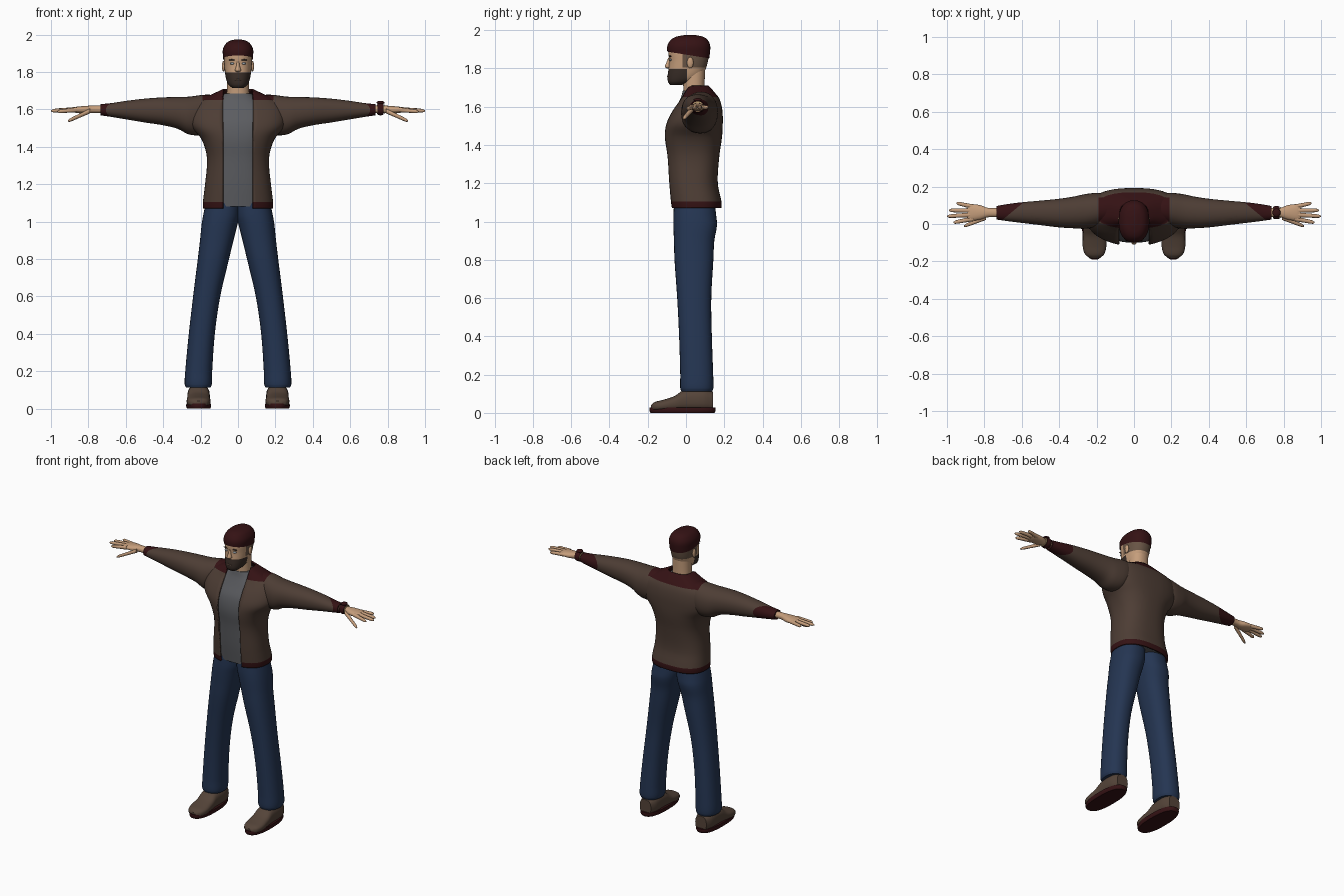
import bpy, bmesh, math
from mathutils import Vector

cube = bpy.data.objects.get("Cube")
if cube:
    bpy.data.objects.remove(cube, do_unlink=True)


def material(name, r, g, b):
    m = bpy.data.materials.new(name)
    m.use_nodes = True
    m.diffuse_color = (r, g, b, 1)
    m.node_tree.nodes["Principled BSDF"].inputs["Base Color"].default_value = (r, g, b, 1)
    return m


JACKET = material("brown jacket", .075, .047, .035)
TRIM = material("dark maroon", .035, .006, .007)
SHIRT = material("grey shirt", .105, .108, .118)
JEANS = material("navy denim", .018, .036, .085)
SKIN = material("skin", .56, .34, .2)
BEARD = material("dark beard", .04, .026, .02)
FADE = material("cropped hair", .14, .09, .06)
SHOE = material("brown leather", .09, .058, .041)
METAL = material("gold metal", .5, .36, .17)
EYE = material("pale eye", .36, .42, .47)


def finish(name, bm, mats, angle=45):
    mesh = bpy.data.meshes.new(name)
    for f in bm.faces:
        f.smooth = True
    bm.to_mesh(mesh)
    bm.free()
    for m in mats:
        mesh.materials.append(m)
    mesh.set_sharp_from_angle(angle=math.radians(angle))
    obj = bpy.data.objects.new(name, mesh)
    bpy.context.scene.collection.objects.link(obj)
    return obj


def smooth_rings(rings, steps):
    """Hermite interpolation of ring bounds along the loft axis."""
    def slope(i, k):
        a, b = rings[max(i - 1, 0)], rings[min(i + 1, len(rings) - 1)]
        return (b[k] - a[k]) / (b[0] - a[0])
    out = []
    for i in range(len(rings) - 1):
        p, q = rings[i], rings[i + 1]
        h = q[0] - p[0]
        for j in range(steps):
            u = j / steps
            w = u * u * (3 - 2 * u)
            row = [p[0] + u * h]
            for k in range(1, 5):
                row.append(p[k] * (1 - w) + q[k] * w
                           + h * u * (1 - u) * ((1 - u) * slope(i, k) - u * slope(i + 1, k)))
            out.append(row)
    return out + [rings[-1]]


def loft(name, axis, rings, mats, rule=None, cuts=(), drop=None, side=1,
         n=32, steps=4, power=2.2, caps=True):
    """Loft rounded sections given as (position, low a, high a, low b, high b)."""
    bm = bmesh.new()
    loops = []
    for t, a0, a1, b0, b1 in smooth_rings(rings, steps):
        loop = []
        for i in range(n):
            ang = math.tau * i / n
            c, s = math.cos(ang), math.sin(ang)
            a = (a0 + a1) / 2 + (a1 - a0) / 2 * math.copysign(abs(c) ** (2 / power), c)
            b = (b0 + b1) / 2 + (b1 - b0) / 2 * math.copysign(abs(s) ** (2 / power), s)
            loop.append(bm.verts.new({"x": (t, a, b), "y": (a, t, b), "z": (a, b, t)}[axis]))
        loops.append(loop)
    for lo, hi in zip(loops, loops[1:]):
        for i in range(n):
            j = (i + 1) % n
            bm.faces.new((lo[i], lo[j], hi[j], hi[i]))
    if caps:
        bm.faces.new(loops[0])
        bm.faces.new(loops[-1])
    bmesh.ops.recalc_face_normals(bm, faces=bm.faces)
    # Clean borders for colour changes and openings
    for co, no in cuts:
        geom = bm.verts[:] + bm.edges[:] + bm.faces[:]
        bmesh.ops.bisect_plane(bm, geom=geom, plane_co=co, plane_no=no)
    if drop:
        gone = [f for f in bm.faces if drop(f.calc_center_median())]
        bmesh.ops.delete(bm, geom=gone, context="FACES")
    if rule:
        for f in bm.faces:
            f.material_index = rule(f.calc_center_median())
    if side < 0:
        for v in bm.verts:
            v.co.x *= -1
        bmesh.ops.reverse_faces(bm, faces=bm.faces)
    return finish(name, bm, mats)


def sym(rings):
    return [(z, -w, w, y0, y1) for z, w, y0, y1 in rings]


def ball(name, loc, size, mat):
    bm = bmesh.new()
    bmesh.ops.create_uvsphere(bm, u_segments=16, v_segments=10, radius=1)
    for v in bm.verts:
        v.co = Vector(loc) + v.co * Vector(size)
    return finish(name, bm, [mat])


X, Y, Z = Vector((1, 0, 0)), Vector((0, 1, 0)), Vector((0, 0, 1))

# Open jacket with dark hem and yoke
OPEN = .08
jacket = loft("jacket_body", "z", sym([
    (1.07, .187, -.08, .185), (1.1, .188, -.085, .186), (1.2, .176, -.095, .166),
    (1.34, .166, -.106, .174), (1.44, .195, -.117, .188), (1.51, .25, -.106, .192),
    (1.58, .255, -.072, .19), (1.64, .225, -.03, .175), (1.68, .14, -.012, .145),
    (1.71, .078, -.008, .118)]), [JACKET, TRIM],
    rule=lambda c: int(c.z < 1.105 or c.z > 1.65 and abs(c.x) < .19),
    cuts=[(X * OPEN, X), (X * -OPEN, X), (Z * 1.105, Z), (Z * 1.65, Z)],
    drop=lambda c: abs(c.x) < OPEN and c.y < .03,
    n=56, power=2.5, caps=False)
shell = jacket.modifiers.new("cloth thickness", "SOLIDIFY")
shell.thickness = .01
shell.offset = -1

# Shirt inside the jacket
loft("shirt", "z", sym([
    (1.08, .165, -.066, .165), (1.2, .155, -.08, .15), (1.34, .148, -.09, .158),
    (1.44, .17, -.1, .17), (1.53, .2, -.086, .17), (1.6, .17, -.05, .165),
    (1.65, .11, -.026, .145), (1.685, .07, -.016, .105)]), [SHIRT], n=40, power=2.5)

# Neck and head with beard and cropped back and sides
loft("neck", "z", sym([(1.62, .064, -.012, .1), (1.7, .06, -.014, .097),
                       (1.8, .058, -.02, .1)]), [SKIN])


def head_colour(c):
    if c.z < 1.797 and c.y < .005:
        return 1
    return 2 if c.z > 1.805 and c.y > -.018 else 0


loft("head", "z", sym([
    (1.714, .03, -.083, -.02), (1.73, .05, -.094, .035), (1.76, .063, -.096, .082),
    (1.8, .07, -.091, .104), (1.84, .074, -.088, .115), (1.88, .076, -.091, .121),
    (1.92, .075, -.085, .12), (1.95, .055, -.06, .1), (1.962, .03, -.03, .07)]),
    [SKIN, BEARD, FADE], rule=head_colour, power=2.3, n=40,
    cuts=[(Z * 1.797, Z), (Z * 1.805, Z), (Y * .005, Y), (Y * -.018, Y)])

# Hair cap, lower at the back than at the front
HAIRLINE = (Vector((0, -.1, 1.888)), Vector((0, .16, 1)).normalized())
loft("hair", "z", sym([
    (1.84, .077, -.092, .119), (1.88, .08, -.097, .125), (1.92, .081, -.097, .126),
    (1.95, .066, -.078, .112), (1.966, .045, -.05, .088), (1.974, .015, -.01, .05)]),
    [TRIM], cuts=[HAIRLINE], power=2.3, n=40,
    drop=lambda c: (c - HAIRLINE[0]).dot(HAIRLINE[1]) < 0)

# Facial features
loft("nose", "z", sym([(1.8, .008, -.1, -.07), (1.808, .016, -.111, -.07),
                       (1.83, .01, -.103, -.07), (1.858, .006, -.091, -.07)]),
     [SKIN], n=16)
ball("lower_lip", (0, -.092, 1.757), (.019, .007, .005), FADE)

SIDES = ((1, "left"), (-1, "right"))
for s, side in SIDES:
    ball(side + "_eye", (s * .031, -.081, 1.845), (.013, .008, .006), EYE)
    ball(side + "_eyebrow", (s * .032, -.083, 1.864), (.018, .008, .004), BEARD)
    ball(side + "_ear", (s * .077, .022, 1.83), (.009, .017, .029), SKIN)

    # Sleeve with slanted cuff and shoulder patch
    cuff = (Vector((.61, .1, 0)), Vector((1, 1.2, 0)).normalized())
    loft(side + "_sleeve", "x", [
        (.08, .02, .135, 1.56, 1.675), (.18, -.008, .165, 1.47, 1.678),
        (.26, -.025, .16, 1.465, 1.668), (.32, -.023, .147, 1.495, 1.666),
        (.4, -.018, .135, 1.515, 1.664), (.5, -.006, .125, 1.53, 1.657),
        (.6, .006, .116, 1.547, 1.645), (.68, .016, .106, 1.56, 1.633),
        (.735, .024, .096, 1.568, 1.628)], [JACKET, TRIM], side=s,
        cuts=[cuff, (X * .19, X), (Z * 1.65, Z)],
        rule=lambda c: int((c - cuff[0]).dot(cuff[1]) > 0 or c.x < .19 and c.z > 1.65))

    # Palm, fingers and thumb
    loft(side + "_palm", "x", [
        (.7, .036, .086, 1.58, 1.62), (.78, .036, .086, 1.58, 1.62),
        (.82, .024, .1, 1.577, 1.618), (.87, .018, .106, 1.582, 1.613),
        (.89, .024, .1, 1.588, 1.608)], [SKIN], side=s, n=24)
    fingers = {"index_finger": ((.86, .028, 1.598), (.965, .008, 1.588)),
               "middle_finger": ((.86, .05, 1.6), (1, .041, 1.592)),
               "ring_finger": ((.86, .072, 1.6), (.99, .073, 1.594)),
               "little_finger": ((.86, .092, 1.597), (.95, .112, 1.596)),
               "thumb": ((.79, .035, 1.592), (.91, -.012, 1.537))}
    for finger, (root, tip) in fingers.items():
        root, tip = Vector(root), Vector(tip)
        rings = []
        for u, r in ((0, .013), (.5, .011), (.9, .009), (1, .003)):
            p = root.lerp(tip, u)
            rings.append((p.x, p.y - r, p.y + r, p.z - r, p.z + r))
        loft(side + "_" + finger, "x", rings, [SKIN], side=s, n=12, steps=3)

    # Trouser leg
    loft(side + "_trouser_leg", "z", [
        (.112, .147, .278, -.024, .137), (.13, .14, .285, -.03, .143),
        (.2, .138, .282, -.03, .142), (.4, .124, .263, -.036, .135),
        (.6, .095, .24, -.046, .132), (.8, .048, .215, -.06, .143),
        (.9, .024, .203, -.063, .148), (.98, .004, .195, -.066, .162),
        (1.03, -.008, .187, -.066, .158), (1.1, -.01, .172, -.062, .15)],
        [JEANS], side=s, power=2.3)

    # Shoe upper and sole
    loft(side + "_shoe", "y", [
        (-.184, .19, .232, .015, .04), (-.165, .162, .26, .01, .056),
        (-.12, .148, .274, .008, .068), (-.06, .15, .272, .008, .088),
        (-.01, .152, .27, .008, .12), (.09, .152, .268, .008, .125),
        (.14, .168, .252, .01, .11)], [SHOE], side=s, power=2.6)
    loft(side + "_sole", "z", [
        (0, .148, .272, -.186, .148), (.012, .144, .277, -.191, .155),
        (.028, .144, .276, -.19, .154)], [TRIM], side=s, n=40, steps=2, power=2.5)

# Wristwatch on the left arm
loft("watch_strap", "x", [(.745, .028, .094, 1.572, 1.63), (.762, .026, .096, 1.568, 1.634),
                          (.779, .028, .094, 1.572, 1.63)], [TRIM])
ball("watch_case", (.762, .061, 1.636), (.022, .022, .009), TRIM)
for edge in (.742, .78):
    loft("watch_link", "x", [(edge, .032, .09, 1.575, 1.627),
                             (edge + .004, .032, .09, 1.575, 1.627)], [METAL], steps=1)
